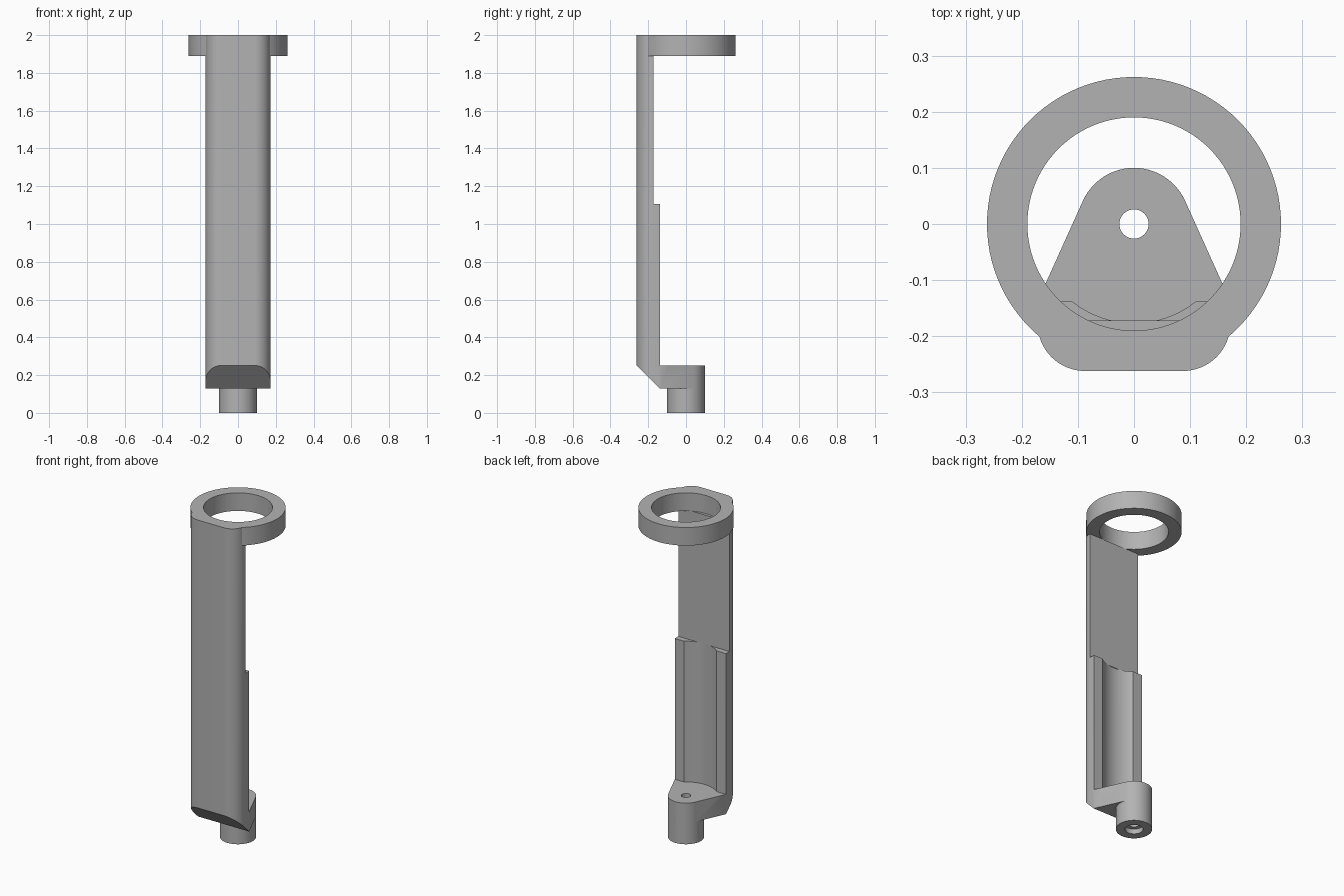
import bpy, bmesh
from math import sin, cos, pi, atan2, acos, hypot

cube = bpy.data.objects.get("Cube")
if cube:
    bpy.data.objects.remove(cube, do_unlink=True)

grey = bpy.data.materials.new("plain grey")
grey.use_nodes = True
grey.diffuse_color = (0.45, 0.45, 0.45, 1)
grey.node_tree.nodes["Principled BSDF"].inputs["Base Color"].default_value = (0.45, 0.45, 0.45, 1)


def arc(cx, cy, r, a0, a1, n):
    return [(cx + r * cos(a0 + (a1 - a0) * i / n), cy + r * sin(a0 + (a1 - a0) * i / n))
            for i in range(n + 1)]


def prism(name, pts, lo, hi, place=lambda p, h: (p[0], p[1], h)):
    """Closed solid swept from an outline between two heights."""
    bm = bmesh.new()
    a = [bm.verts.new(place(p, lo)) for p in pts]
    b = [bm.verts.new(place(p, hi)) for p in pts]
    n = len(pts)
    bm.faces.new(a[::-1])
    bm.faces.new(b)
    for i in range(n):
        j = (i + 1) % n
        bm.faces.new((a[i], a[j], b[j], b[i]))
    bmesh.ops.recalc_face_normals(bm, faces=bm.faces)
    mesh = bpy.data.meshes.new(name)
    bm.to_mesh(mesh)
    bm.free()
    mesh.materials.append(grey)
    obj = bpy.data.objects.new(name, mesh)
    bpy.context.collection.objects.link(obj)
    return obj


def disc(name, r, lo, hi, n=96):
    return prism(name, arc(0, 0, r, 0, 2 * pi, n)[:-1], lo, hi)


def combine(target, other, operation):
    mod = target.modifiers.new("join", 'BOOLEAN')
    mod.operation = operation
    mod.solver = 'EXACT'
    mod.object = other
    bpy.context.view_layer.objects.active = target
    bpy.ops.object.modifier_apply(modifier=mod.name)
    bpy.data.objects.remove(other, do_unlink=True)


HALF, FRONT, BACK, ROUND = 0.172, -0.262, -0.138, 0.085
FOOT_LO, FOOT_HI, STEP, RING_LO = 0.13, 0.25, 1.105, 1.89

# Column with rounded front corners
cx, cy = HALF - ROUND, FRONT + ROUND
outline = (arc(-cx, cy, ROUND, pi, 1.5 * pi, 16) + arc(cx, cy, ROUND, 1.5 * pi, 2 * pi, 16)
           + [(HALF, BACK), (-HALF, BACK)])
bracket = prism("column_bracket", outline, FOOT_LO, 2.0)

# Thinner upper back
combine(bracket, prism("back_cut", [(-1, -0.172), (1, -0.172), (1, 1), (-1, 1)], STEP, 2.2),
        'DIFFERENCE')

# Foot plate tapering to a round end
turn = atan2(BACK, HALF) + acos(0.1 / hypot(HALF, BACK))
foot = arc(0, 0, 0.1, turn, pi - turn, 40) + [
    (-HALF, BACK), (-HALF, BACK - 0.02), (HALF, BACK - 0.02), (HALF, BACK)]
combine(bracket, prism("foot", foot, FOOT_LO, FOOT_HI), 'UNION')

# Concave channel in the lower back
combine(bracket, disc("channel_cut", 0.1765, FOOT_HI, STEP), 'DIFFERENCE')

# Slanted underside at the front
slope = [(FRONT - 0.1, FOOT_HI + 0.1), (FRONT - 0.1, 0), (BACK + 0.06, 0), (BACK, FOOT_LO),
         (FRONT, FOOT_HI + 0.004)]
slope = [(FRONT - 0.1, FOOT_HI + 0.1), (FRONT - 0.1, 0.05), (BACK + 0.08, 0.05)]
combine(bracket, prism("slant_cut", slope, -1, 1, lambda p, h: (h, p[0], p[1])), 'DIFFERENCE')

# Peg under the foot, with bore and counterbore
combine(bracket, disc("peg", 0.1, 0, FOOT_LO + 0.06), 'UNION')
combine(bracket, disc("hole_cut", 0.026, -0.1, 0.4, 40), 'DIFFERENCE')
combine(bracket, disc("counterbore_cut", 0.05, -0.1, 0.03, 48), 'DIFFERENCE')

# Ring at the top
combine(bracket, disc("ring", 0.262, RING_LO, 2.0), 'UNION')
combine(bracket, disc("ring_cut", 0.19, RING_LO, 2.2), 'DIFFERENCE')

bpy.ops.object.select_all(action='DESELECT')
bracket.select_set(True)
bpy.context.view_layer.objects.active = bracket
bpy.ops.object.shade_smooth_by_angle()
